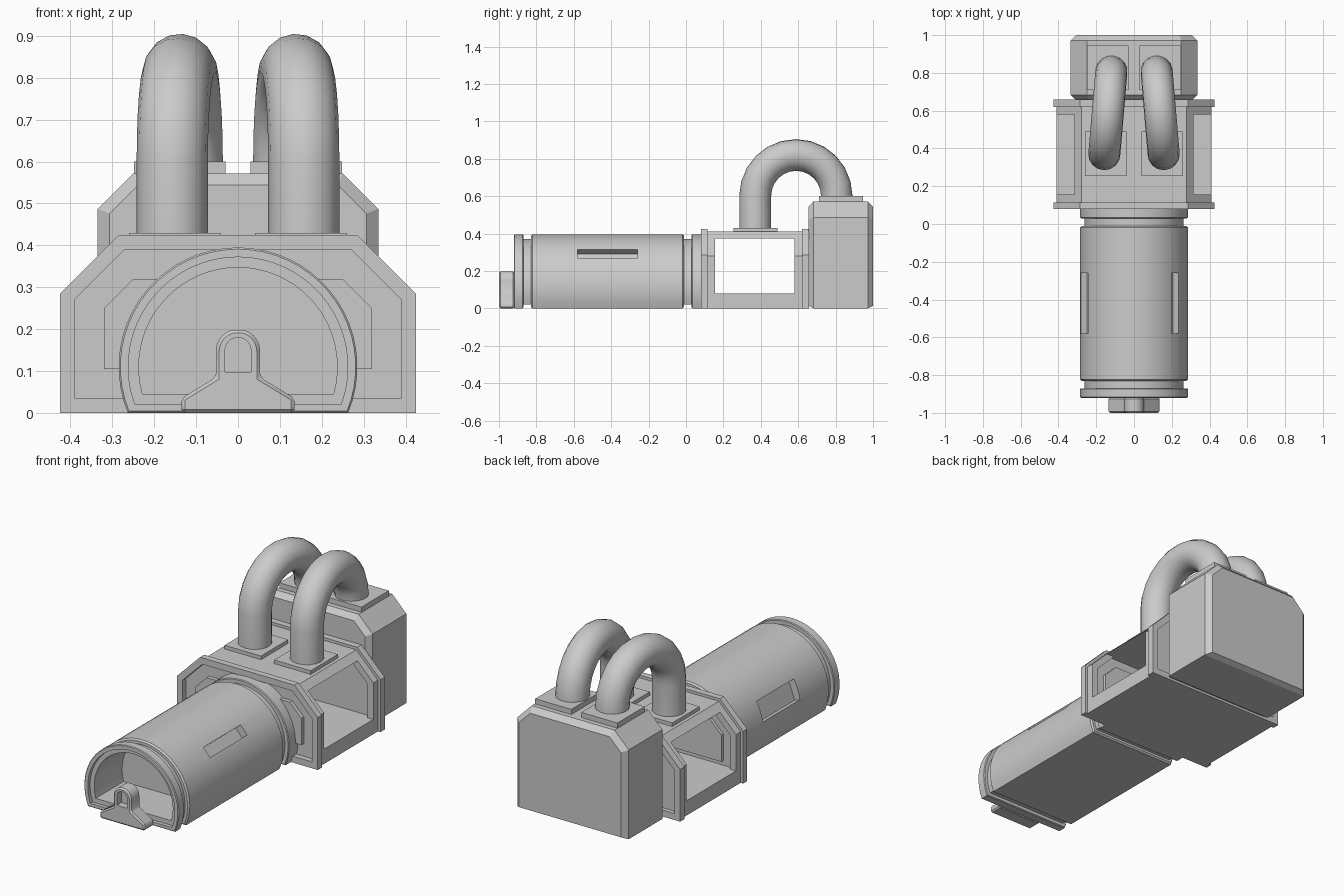
import bpy, bmesh
from math import sin, cos, pi, asin, radians
from mathutils import Matrix

if "Cube" in bpy.data.objects:
    bpy.data.objects.remove(bpy.data.objects["Cube"])


def finish(name, bm):
    bmesh.ops.recalc_face_normals(bm, faces=bm.faces)
    me = bpy.data.meshes.new(name)
    bm.to_mesh(me)
    bm.free()
    ob = bpy.data.objects.new(name, me)
    bpy.context.collection.objects.link(ob)
    return ob


def activate(ob):
    bpy.ops.object.select_all(action='DESELECT')
    ob.select_set(True)
    bpy.context.view_layer.objects.active = ob


def smooth(ob, deg=30):
    activate(ob)
    bpy.ops.object.shade_smooth_by_angle(angle=radians(deg))


def loft(name, sections, ring=False):
    """Skin (y, [(x, z), ...]) sections; ring joins last to first, otherwise cap."""
    bm = bmesh.new()
    loops = [[bm.verts.new((x, y, z)) for x, z in pts] for y, pts in sections]
    pairs = list(zip(loops, loops[1:] + loops[:1])) if ring else list(zip(loops, loops[1:]))
    for a, b in pairs:
        for i in range(len(a)):
            j = (i + 1) % len(a)
            bm.faces.new((a[i], a[j], b[j], b[i]))
    if not ring:
        bm.faces.new(loops[0])
        bm.faces.new(loops[-1])
    return finish(name, bm)


def prism(name, pts, y0, y1):
    return loft(name, [(y0, pts), (y1, pts)])


def box(name, x0, x1, y0, y1, z0, z1):
    return prism(name, [(x0, z0), (x1, z0), (x1, z1), (x0, z1)], y0, y1)


def mir(half):
    return half + [(-x, z) for x, z in reversed(half)]


def modify(ob, kind, **props):
    m = ob.modifiers.new(kind, kind)
    for k, v in props.items():
        setattr(m, k, v)
    activate(ob)
    bpy.ops.object.modifier_apply(modifier=m.name)


def cut(ob, cutter):
    modify(ob, 'BOOLEAN', operation='DIFFERENCE', solver='EXACT', object=cutter)
    bpy.data.objects.remove(cutter)


# Barrel: flat-bottomed tube with grooves and a hollow front
CZ = 0.11


def tube(r, floor):
    a = asin((floor - CZ) / r)
    n = 36
    return [(r * cos(a + (pi - 2 * a) * i / n), CZ + r * sin(a + (pi - 2 * a) * i / n))
            for i in range(n + 1)]


steps = [(-0.66, .237, .045), (-0.90, .237, .045), (-0.90, .262, .02), (-0.92, .262, .02),
         (-0.92, .281, .004), (-0.916, .285, 0), (-0.874, .285, 0), (-0.87, .281, .004),
         (-0.87, .262, .02), (-0.83, .262, .02), (-0.83, .277, .008), (-0.822, .285, 0),
         (-0.018, .285, 0), (-0.01, .277, .008), (-0.01, .262, .02), (0.03, .262, .02),
         (0.03, .281, .004), (0.034, .285, 0), (0.115, .285, 0)]
barrel = loft("barrel", [(y, tube(r, f)) for y, r, f in steps])

# Side slots, the left one taller and lower
for ang, w in ((40, .06), (160, .11)):
    c = box("slot_cutter", .245, .35, -0.58, -0.26, -w / 2, w / 2)
    c.data.transform(Matrix.Translation((0, 0, CZ)) @ Matrix.Rotation(-radians(ang), 4, 'Y'))
    cut(barrel, c)
smooth(barrel)


# Front foot with arched sight
def arch(w, top, z0, n=6):
    return [(w * cos(pi / 2 * i / n), top - w + w * sin(pi / 2 * i / n)) for i in range(n)], z0


half = [(.135, 0), (.135, .035), (.053, .085)] + arch(.053, .2, 0)[0]
foot = prism("front_foot", mir(half), -1.0, -0.918)
modify(foot, 'BEVEL', width=.008, segments=1, limit_method='ANGLE', angle_limit=radians(50))
cut(foot, prism("sight_cutter", mir([(.031, .098)] + arch(.031, .18, 0)[0]), -1.1, -0.96))
smooth(foot)


# Middle housing: inset hollow body between two raised flanges
def house(i, floor=0.0):
    return mir([(.425 - i, floor), (.425 - i, .285 - .4 * i), (.285 - .4 * i, .425 - i)])


body = prism("housing_body", house(.015), .11, .635)
cut(body, prism("cavity_cutter", house(.05, .08), .135, .605))
cut(body, box("window_cutter", -.6, .6, .155, .58, .0805, .3745))

for name, y0, y1 in (("front_flange", .08, .115), ("rear_flange", .62, .658)):
    o, n = house(0), house(.035, .035)
    loft(name, [(y0, o), (y1, o), (y1, n), (y0, n)], ring=True)

# Octagonal collar plate behind the barrel, seen inside the housing too
prism("collar_plate", mir([(.28, .105), (.32, .105), (.32, .25), (.25, .32), (.19, .32)]), .088, .152)


# Rear tank with chamfered shoulders and bevelled ends
def tank(i):
    return mir([(.335 - i, i * .5), (.335 - i, .487 - .4 * i), (.25 - .4 * i, .572 - i)])


loft("rear_tank", [(.656, tank(.028)), (.682, tank(0)), (.972, tank(0)), (1.0, tank(.028))])

# Pipe pads and curved pipes on both sides
for side, s in (("left", -1), ("right", 1)):
    for part, x0, x1, y0, y1, z0, z1 in (("housing_pad", .04, .26, .255, .49, .39, .43),
                                         ("tank_pad", .03, .248, .71, .945, .55, .60)):
        xs = sorted((s * x0, s * x1))
        box(f"{side}_{part}", *xs, y0, y1, z0, z1)
    path = [(.37, .41)]
    path += [(.588 - .218 * cos(pi * i / 12), .6 + .22 * sin(pi * i / 12)) for i in range(13)]
    path += [(.806, .575)]
    cu = bpy.data.curves.new(f"{side}_pipe", 'CURVE')
    cu.dimensions = '3D'
    cu.bevel_depth = .085
    cu.bevel_resolution = 6
    cu.use_fill_caps = True
    sp = cu.splines.new('POLY')
    sp.points.add(len(path) - 1)
    for p, (y, z) in zip(sp.points, path):
        p.co = (s * (.157 - .037 * (y - .37) / .436), y, z, 1)
    pipe = bpy.data.objects.new(f"{side}_pipe", cu)
    bpy.context.collection.objects.link(pipe)
    activate(pipe)
    bpy.ops.object.convert(target='MESH')
    smooth(bpy.context.view_layer.objects.active, 40)
